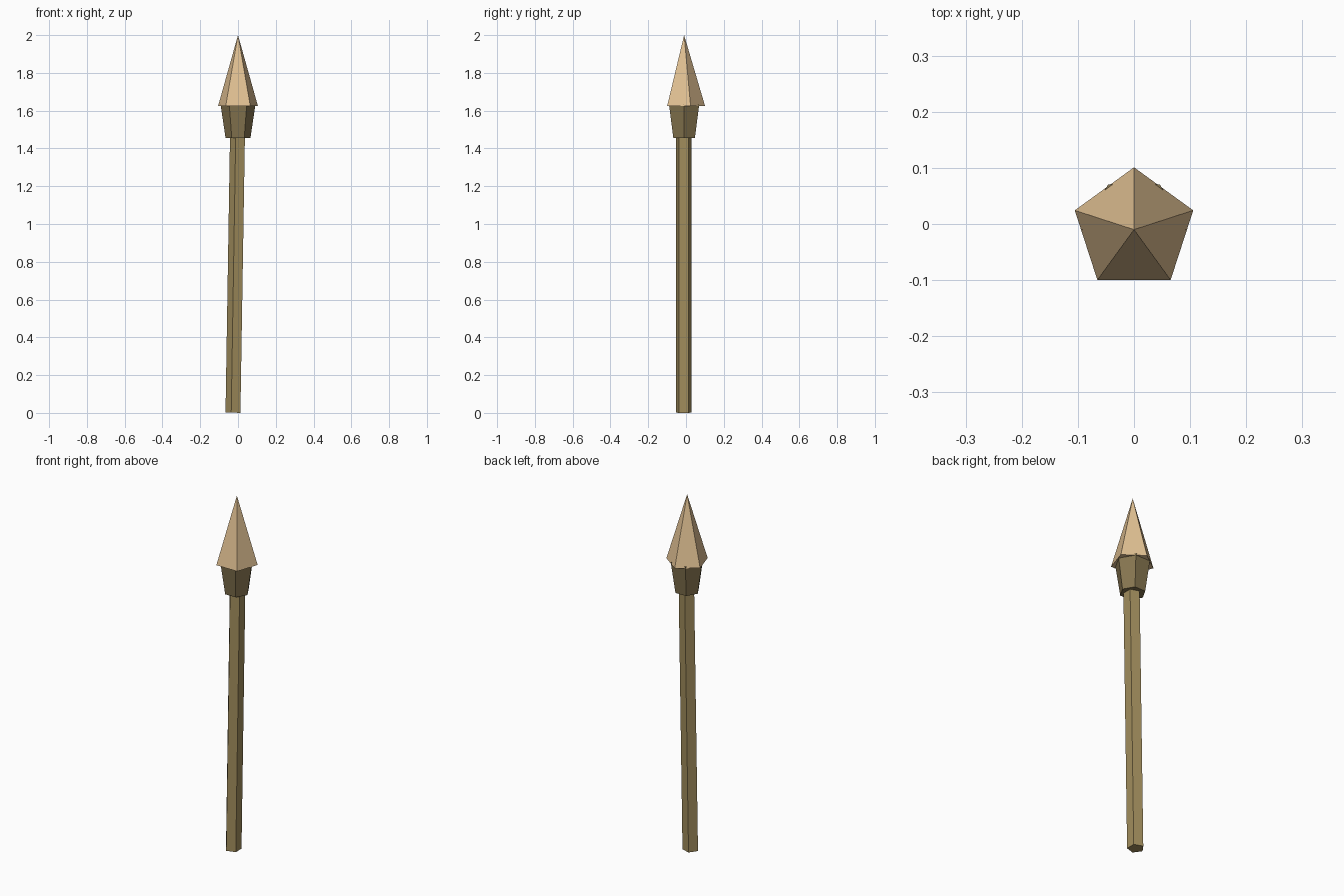
import bpy, math
from mathutils import Vector

if "Cube" in bpy.data.objects:
    bpy.data.objects.remove(bpy.data.objects["Cube"])


def material(name, color):
    m = bpy.data.materials.new(name)
    m.diffuse_color = (*color, 1)
    m.use_nodes = True
    m.node_tree.nodes["Principled BSDF"].inputs["Base Color"].default_value = m.diffuse_color
    return m


def tapered(name, sides, r_low, r_high, low, high, turn, mat):
    """Faceted cone or prism running from point low to point high."""
    low, high = Vector(low), Vector(high)
    axis = high - low
    bpy.ops.mesh.primitive_cone_add(vertices=sides, radius1=r_low, radius2=r_high,
                                    depth=axis.length)
    ob = bpy.context.object
    ob.name = name
    # first vertex of the primitive sits on +y; turn spins it about its axis
    ob.rotation_euler = (0, math.atan2(axis.x, axis.z), 0)
    ob.location = (low + high) / 2
    for v in ob.data.vertices:
        x, y, z = v.co
        c, s = math.cos(turn), math.sin(turn)
        v.co = (x * c - y * s, x * s + y * c, z)
    ob.data.materials.append(mat)
    return ob


wood = material("wood", (0.36, 0.27, 0.11))
binding = material("dark_binding", (0.24, 0.18, 0.08))
point = material("pale_point", (0.75, 0.53, 0.29))

# slightly leaning five-sided shaft, one corner towards -x
tapered("shaft", 5, 0.0436, 0.0436, (-0.0225, -0.0125, 0.001), (0.0035, -0.0125, 1.60),
        math.pi / 2, wood)

# hexagonal collar flaring up into the point
tapered("collar", 6, 0.066, 0.0925, (0, -0.01, 1.456), (0, -0.01, 1.634),
        math.pi / 6, binding)

# five-sided spear point
tapered("spear_point", 5, 0.111, 0, (0, -0.01, 1.624), (0, -0.01, 2.0), 0, point)
